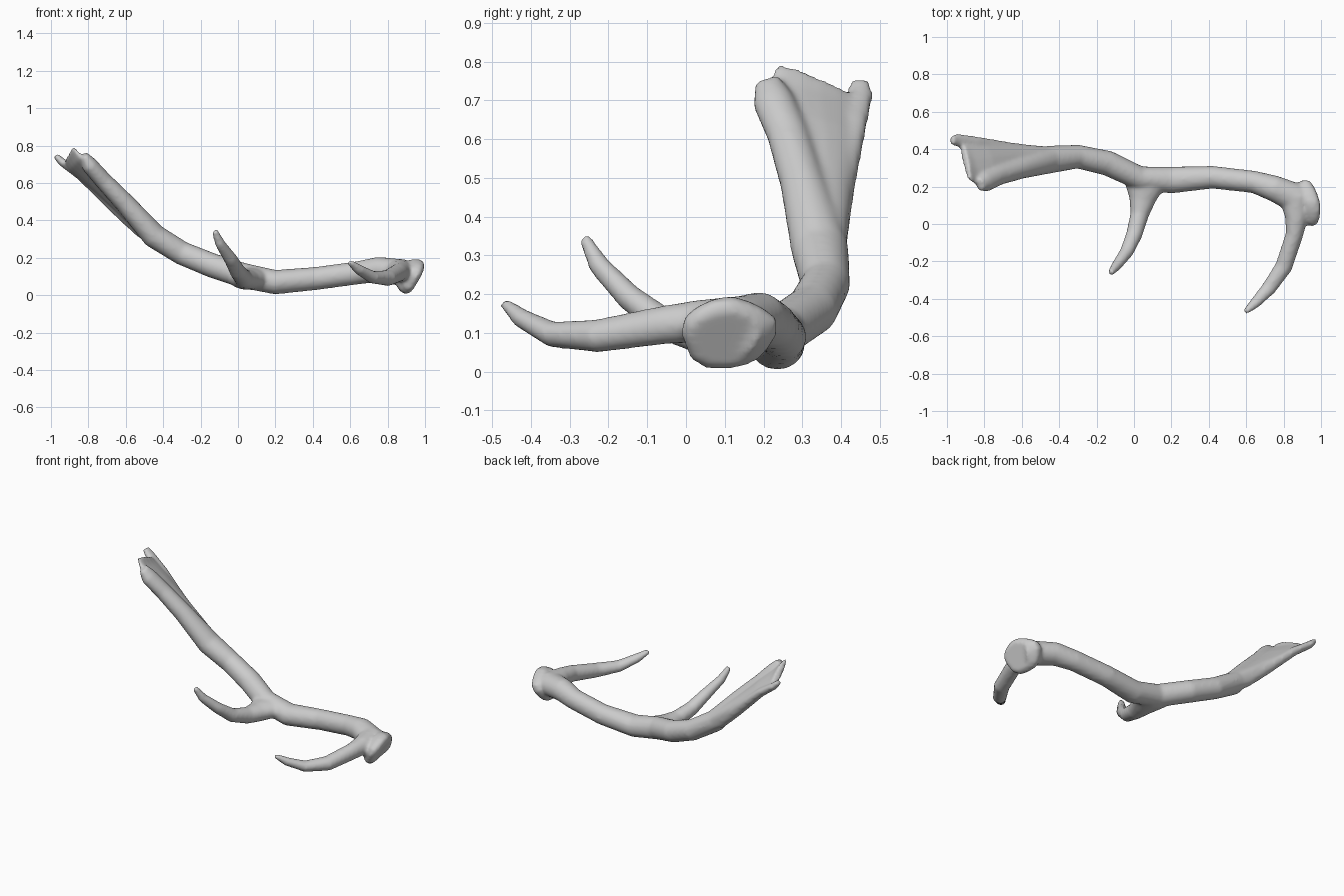
import bpy, bmesh, math
from mathutils import Vector

bm = bmesh.new()


def loft(rows, side, sides=16, bump=0.0, axis=None):
    """Closed tube; rows are (x, y, z, half width along side, half thickness)."""
    pts = [Vector(r[:3]) for r in rows]
    rings = []
    for i, r in enumerate(rows):
        t = Vector(axis) if axis else pts[min(i + 1, len(pts) - 1)] - pts[max(i - 1, 0)]
        t.normalize()
        s = side[i] if isinstance(side, list) else side
        u = Vector(s)
        u = (u - t * u.dot(t)).normalized()
        v = t.cross(u)
        ring = []
        for k in range(sides):
            a = 2 * math.pi * k / sides
            m = 1 + bump * (math.sin(3 * a + 1) + math.sin(5 * a))
            ring.append(bm.verts.new(pts[i] + u * (r[3] * m * math.cos(a)) + v * (r[4] * m * math.sin(a))))
        rings.append(ring)
    for a, b in zip(rings, rings[1:]):
        for k in range(sides):
            j = (k + 1) % sides
            bm.faces.new((a[k], a[j], b[j], b[k]))
    bm.faces.new(rings[0][::-1])
    bm.faces.new(rings[-1])


# Main beam, running into the front ridge of the palm
loft([(0.94, 0.11, 0.10, 0.085, 0.07),
      (0.86, 0.14, 0.125, 0.08, 0.07),
      (0.75, 0.19, 0.138, 0.07, 0.068),
      (0.64, 0.225, 0.12, 0.06, 0.062),
      (0.42, 0.25, 0.09, 0.061, 0.062),
      (0.20, 0.235, 0.07, 0.072, 0.066),
      (0.03, 0.245, 0.105, 0.065, 0.068),
      (-0.14, 0.325, 0.16, 0.068, 0.066),
      (-0.30, 0.36, 0.225, 0.064, 0.064),
      (-0.45, 0.345, 0.318, 0.075, 0.066),
      (-0.60, 0.30, 0.488, 0.058, 0.054),
      (-0.72, 0.262, 0.613, 0.054, 0.047),
      (-0.795, 0.225, 0.698, 0.054, 0.044),
      (-0.825, 0.21, 0.75, 0.034, 0.024)], (0, 1, 0))

# Back ridge of the palm
loft([(-0.40, 0.368, 0.28, 0.045, 0.045),
      (-0.52, 0.382, 0.352, 0.036, 0.042),
      (-0.66, 0.402, 0.475, 0.034, 0.036),
      (-0.84, 0.432, 0.64, 0.036, 0.026),
      (-0.945, 0.448, 0.715, 0.036, 0.022),
      (-0.975, 0.448, 0.748, 0.026, 0.016)], (0, 1, 0))

# Thin web between the two ridges
loft([(-0.45, 0.355, 0.32, 0.06, 0.055),
      (-0.62, 0.355, 0.475, 0.075, 0.042),
      (-0.78, 0.345, 0.625, 0.115, 0.034),
      (-0.87, 0.335, 0.705, 0.14, 0.027),
      (-0.905, 0.345, 0.745, 0.125, 0.02)],
     [(-0.1, 1, 0), (-0.3, 1, -0.1), (-0.5, 1, -0.05), (-0.55, 1, 0), (-0.55, 1, 0)])

# Brow tine
loft([(0.86, 0.15, 0.135, 0.085, 0.062),
      (0.868, 0.03, 0.13, 0.06, 0.055),
      (0.857, -0.06, 0.12, 0.047, 0.05),
      (0.80, -0.23, 0.092, 0.047, 0.043),
      (0.72, -0.345, 0.096, 0.04, 0.034),
      (0.645, -0.425, 0.138, 0.03, 0.026),
      (0.595, -0.47, 0.178, 0.017, 0.014)], (1, 0, 0))

# Middle tine
loft([(0.06, 0.23, 0.09, 0.12, 0.062),
      (0.045, 0.13, 0.085, 0.072, 0.055),
      (0.03, 0.05, 0.09, 0.05, 0.05),
      (0.0, -0.06, 0.125, 0.044, 0.042),
      (-0.04, -0.15, 0.195, 0.037, 0.034),
      (-0.095, -0.225, 0.275, 0.028, 0.028),
      (-0.125, -0.262, 0.345, 0.018, 0.016)], (1, 0, 0))

# Knobbly burr at the base
loft([(0.885, 0.115, 0.122, 0.09, 0.08),
      (0.91, 0.11, 0.108, 0.122, 0.098),
      (0.938, 0.108, 0.095, 0.125, 0.103),
      (0.958, 0.105, 0.085, 0.10, 0.082)], (-0.15, 1, 0), bump=0.035, axis=(0.87, 0.12, -0.48))

bmesh.ops.recalc_face_normals(bm, faces=bm.faces)
mesh = bpy.data.meshes.new("antler")
bm.to_mesh(mesh)
bm.free()
antler = bpy.data.objects.new("antler", mesh)
bpy.context.collection.objects.link(antler)

# Fuse the parts into one smooth skin
fuse = antler.modifiers.new("fuse", 'REMESH')
fuse.mode = 'VOXEL'
fuse.voxel_size = 0.01
fuse.use_smooth_shade = True
soften = antler.modifiers.new("soften", 'SMOOTH')
soften.factor = 0.5
soften.iterations = 8
